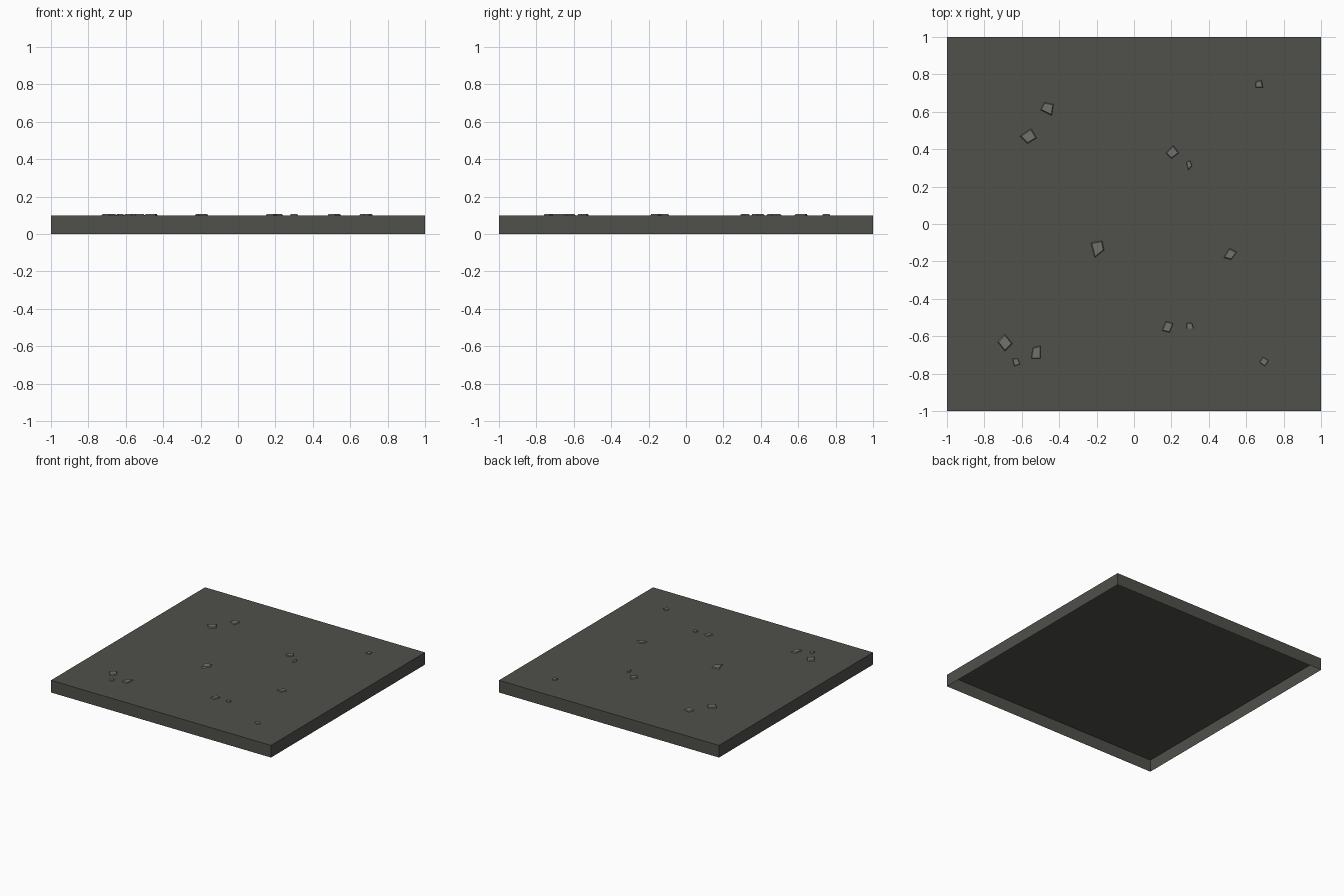
import bpy, bmesh
from mathutils import Vector

if "Cube" in bpy.data.objects:
    bpy.data.objects.remove(bpy.data.objects["Cube"])

TOP = 0.1


def material(name, rgb):
    m = bpy.data.materials.new(name)
    m.diffuse_color = (*rgb, 1)
    m.use_nodes = True
    m.node_tree.nodes["Principled BSDF"].inputs["Base Color"].default_value = m.diffuse_color
    return m


def make_object(name, bm, mat):
    me = bpy.data.meshes.new(name)
    bm.to_mesh(me)
    bm.free()
    me.materials.append(mat)
    ob = bpy.data.objects.new(name, me)
    bpy.context.collection.objects.link(ob)
    return ob


ground = material("dark grey ground", (0.080, 0.080, 0.070))
stone = material("grey stone", (0.165, 0.165, 0.150))

# Ground tile: a shallow box left open underneath
bm = bmesh.new()
bmesh.ops.create_cube(bm, size=1)
for v in bm.verts:
    v.co = (v.co.x * 2, v.co.y * 2, (v.co.z + 0.5) * TOP)
bm.faces.ensure_lookup_table()
bottom = [f for f in bm.faces if f.normal.z < -0.5]
bmesh.ops.delete(bm, geom=bottom, context='FACES_ONLY')
make_object("ground_tile", bm, ground)

# Pebble outlines seen from above, in hundredths of a unit, clockwise
outlines = [
    (-48, 65, -43, 64, -44, 58, -50, 61),
    (-61, 47, -55, 51, -52, 46, -57, 43),
    (65, 76, 68, 77, 69, 73, 65, 73),
    (17, 38, 21, 42, 24, 38, 20, 35),
    (28, 33, 30, 34, 31, 31, 29, 29),
    (-23, -10, -17, -9, -16, -14, -21, -18),
    (51, -13, 55, -15, 52, -19, 48, -18),
    (17, -52, 21, -53, 19, -58, 15, -57),
    (28, -53, 31, -53, 32, -56, 28, -56),
    (-69, -59, -65, -64, -69, -68, -73, -63),
    (-54, -66, -50, -65, -50, -72, -55, -72),
    (-65, -72, -62, -72, -61, -75, -64, -76),
    (69, -71, 72, -73, 70, -76, 67, -74),
]

# Pebbles: low tapered blocks resting on the tile
for i, o in enumerate(outlines):
    pts = [Vector((o[k] / 100, o[k + 1] / 100, TOP)) for k in range(0, 8, 2)][::-1]
    mid = sum(pts, Vector()) / 4
    bm = bmesh.new()
    low = [bm.verts.new(p) for p in pts]
    high = [bm.verts.new(mid + (p - mid) * 0.85 + Vector((0, 0, 0.007))) for p in pts]
    bm.faces.new(high)
    for k in range(4):
        n = (k + 1) % 4
        bm.faces.new((low[k], low[n], high[n], high[k]))
    make_object(f"pebble_{i + 1}", bm, stone)
